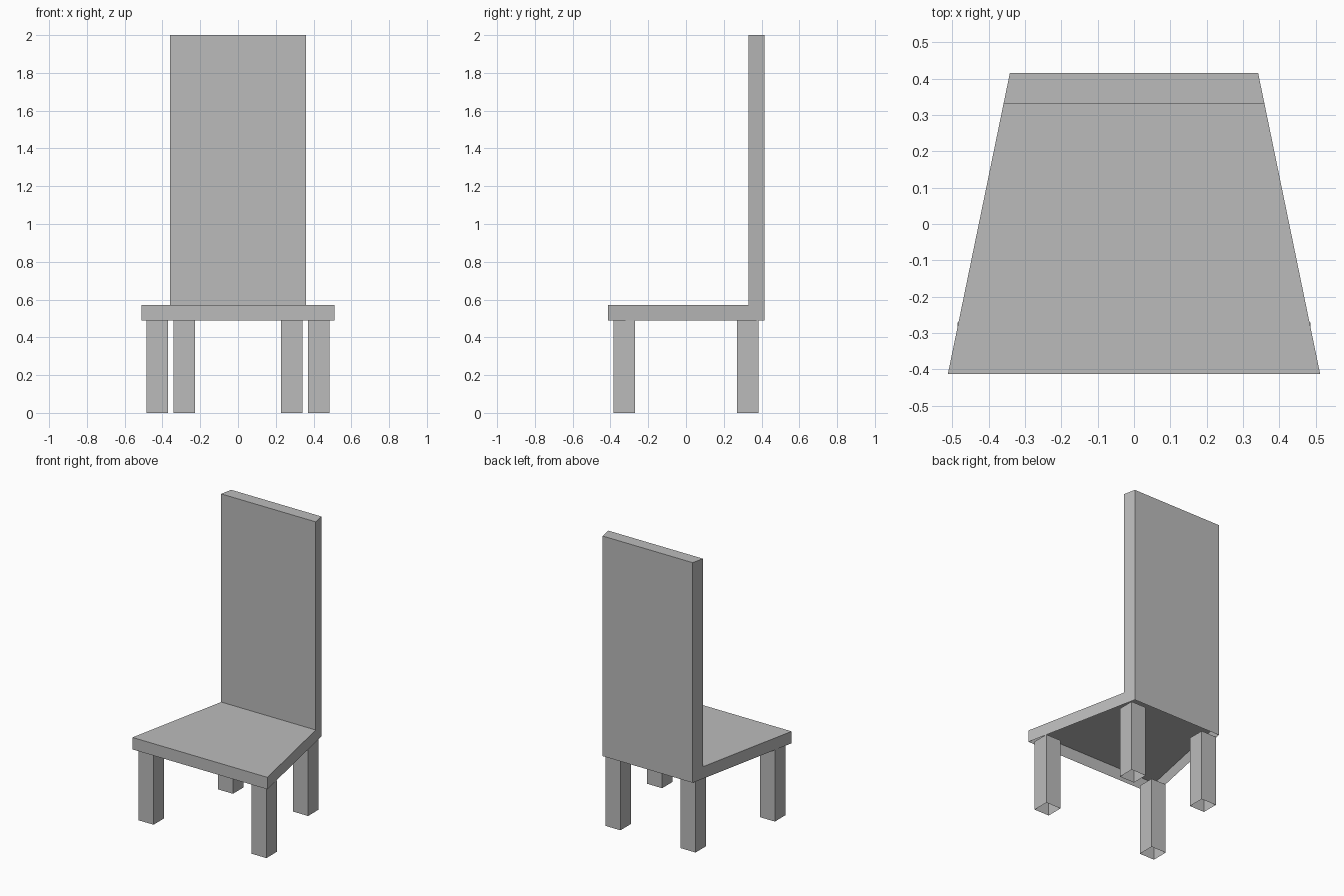
import bpy, bmesh

if "Cube" in bpy.data.objects:
    bpy.data.objects.remove(bpy.data.objects["Cube"])

# One grey for the whole chair
grey = bpy.data.materials.new("plain grey")
grey.diffuse_color = (0.5, 0.5, 0.5, 1)
grey.use_nodes = True
grey.node_tree.nodes["Principled BSDF"].inputs["Base Color"].default_value = grey.diffuse_color


def finish(name, bm):
    mesh = bpy.data.meshes.new(name)
    bm.to_mesh(mesh)
    bm.free()
    mesh.materials.append(grey)
    obj = bpy.data.objects.new(name, mesh)
    bpy.context.collection.objects.link(obj)


def half_width(y):
    # The seat and back taper towards the rear
    return 0.427 - 0.206 * y


def open_below(bm):
    # Remove the downward faces, leaving a shell
    bmesh.ops.recalc_face_normals(bm, faces=bm.faces)
    down = [f for f in bm.faces if f.normal.z < -0.9]
    bmesh.ops.delete(bm, geom=down, context='FACES')


# Seat and tall back: one L-shaped side profile, spanned across the tapered width
profile = [(-0.413, 0.49), (0.415, 0.49), (0.415, 2.0),
           (0.33, 2.0), (0.33, 0.572), (-0.413, 0.572)]
bm = bmesh.new()
left, right = ([bm.verts.new((s * half_width(y), y, z)) for y, z in profile]
               for s in (-1, 1))
bm.faces.new(left)
bm.faces.new(right)
for i in range(len(profile)):
    j = (i + 1) % len(profile)
    bm.faces.new((left[i], left[j], right[j], right[i]))
open_below(bm)
finish("seat_and_back", bm)

# Four square legs, hollow and open underneath
for row, x, y in (("front", 0.428, -0.328), ("back", 0.285, 0.328)):
    for side, s in (("left", -1), ("right", 1)):
        bm = bmesh.new()
        bmesh.ops.create_cube(bm, size=1)
        bmesh.ops.scale(bm, vec=(0.114, 0.114, 0.49), verts=bm.verts)
        bmesh.ops.translate(bm, vec=(s * x, y, 0.245), verts=bm.verts)
        open_below(bm)
        finish(f"{row}_{side}_leg", bm)
